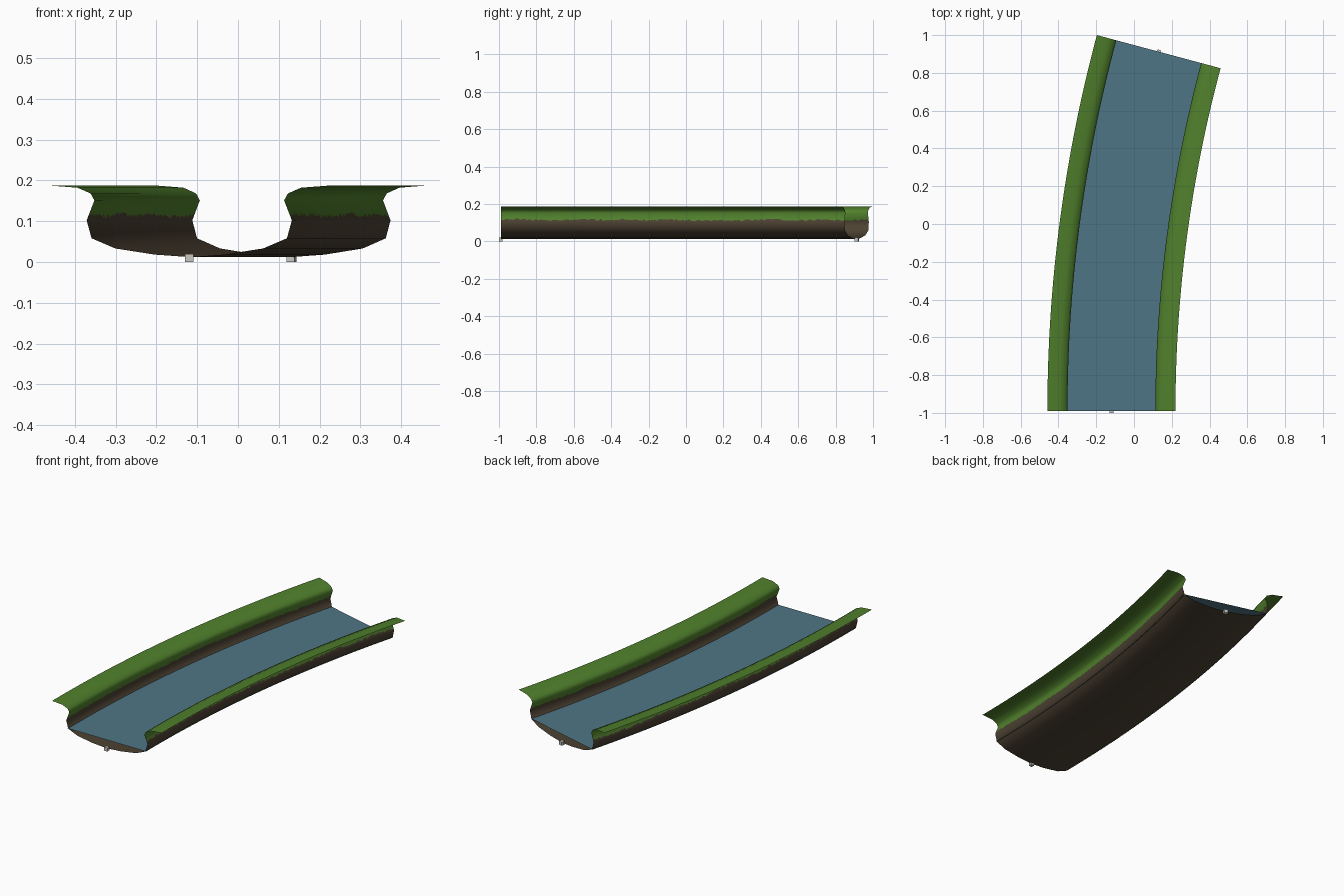
import bpy, math, random
from mathutils import noise, Vector

if "Cube" in bpy.data.objects:
    bpy.data.objects.remove(bpy.data.objects["Cube"])

R, ANGLE, CX, Y0 = 7.35, math.radians(15), -0.1195, -0.99
N = 160  # segments along the bend


def material(name, col):
    m = bpy.data.materials.new(name)
    m.diffuse_color = (*col, 1)
    m.use_nodes = True
    m.node_tree.nodes["Principled BSDF"].inputs["Base Color"].default_value = m.diffuse_color
    return m


grass = material("grass green", (0.080, 0.215, 0.025))
earth = material("earth brown", (0.072, 0.053, 0.032))
blue = material("water blue", (0.078, 0.178, 0.236))
grey = material("light grey", (0.60, 0.58, 0.55))


def bend(offset, z, t):
    """Point at sideways offset and height z, fraction t along the arc."""
    a = ANGLE * t
    r = R - offset
    return (CX + R - r * math.cos(a), Y0 + r * math.sin(a), z)


def sweep(name, rows_at, mats, mat_rule):
    """Sweep an open section along the arc; mat_rule(row) picks the colour."""
    verts, faces, idx = [], [], []
    for i in range(N + 1):
        row = rows_at(i / N)
        verts += [bend(o, z, i / N) for o, z in row]
    n = len(row)
    for i in range(N):
        for j in range(n - 1):
            a = i * n + j
            faces.append((a, a + 1, a + n + 1, a + n))
            idx.append(mat_rule(j))
    me = bpy.data.meshes.new(name)
    me.from_pydata(verts, [], faces)
    for m in mats:
        me.materials.append(m)
    me.polygons.foreach_set("material_index", idx)
    ob = bpy.data.objects.new(name, me)
    bpy.context.collection.objects.link(ob)
    bpy.context.view_layer.objects.active = ob
    ob.select_set(True)
    bpy.ops.object.shade_smooth_by_angle(angle=math.radians(60))
    ob.select_set(False)
    return ob


# River bed and grassy banks: half section from bank edge to bed centre
upper = [(0.339, 0.187), (0.274, 0.182), (0.242, 0.168), (0.2325, 0.151)]
lower = [(0.2515, 0.102), (0.2395, 0.058), (0.181, 0.033), (0.085, 0.018)]
random.seed(4)


def ragged(t, side):
    """Ragged grass line on the straight part of the bank wall."""
    z = 0.115 + 0.007 * noise.noise(Vector((t * 9, side * 5.3, 0)))
    z = min(max(z + random.uniform(-0.005, 0.005), 0.104), 0.13)
    k = (z - 0.102) / 0.049
    return (0.2515 - 0.019 * k, z)


def banks(t):
    half = [upper + [ragged(t, s)] + lower for s in (-1, 1)]
    left = [(-o, z) for o, z in half[0]]
    return left + [(0, 0.012)] + half[1][::-1]


last = 2 * (len(upper) + 1 + len(lower))  # number of strips
sweep("river_banks", banks, [grass, earth],
      lambda j: 0 if j < 4 or j >= last - 4 else 1)

# Water surface
sweep("water", lambda t: [(-0.243, 0.059), (0.243, 0.059)], [blue], lambda j: 0)

# Small connector blocks under each end
for name, t in (("front_connector", 0), ("back_connector", 1)):
    bpy.ops.mesh.primitive_cube_add(size=0.02, location=bend(0, 0.010, t),
                                    rotation=(0, 0, -ANGLE * t))
    ob = bpy.context.object
    ob.name = name
    ob.data.materials.append(grey)
